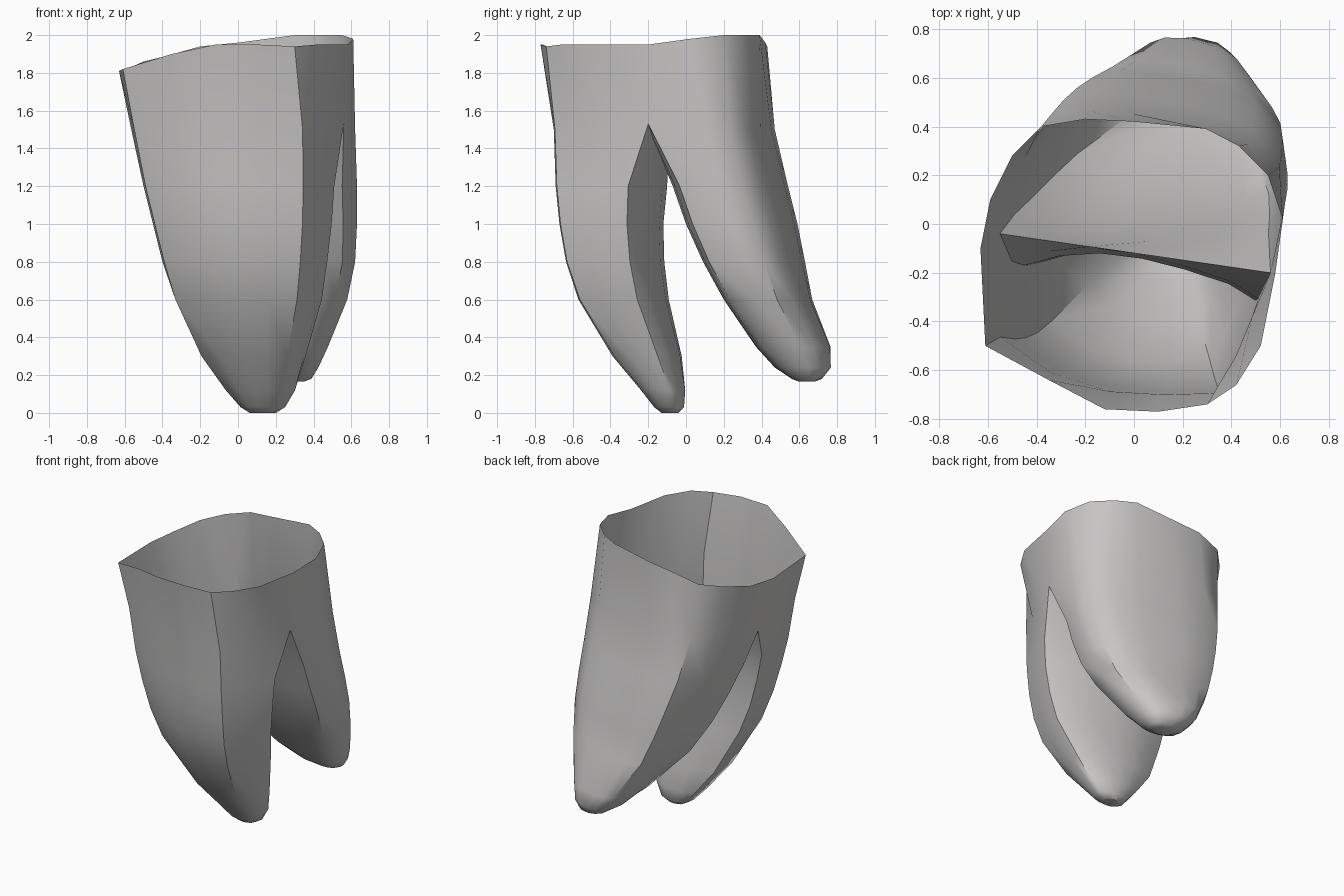
import bpy, bmesh, math
from mathutils import Vector

cube = bpy.data.objects.get("Cube")
if cube:
    bpy.data.objects.remove(cube)

mat = bpy.data.materials.new("warm_grey")
mat.use_nodes = True
colour = (0.57, 0.56, 0.555, 1)
mat.diffuse_color = colour
mat.node_tree.nodes["Principled BSDF"].inputs["Base Color"].default_value = colour

# Wavy open rim, in two arcs that share their end points
RIM_FRONT = [(-.63, -.1, 1.81), (-.61, -.5, 1.82), (-.35, -.64, 1.9), (-.12, -.76, 1.95), (.1, -.77, 1.95),
             (.3, -.74, 1.94), (.42, -.66, 1.95), (.52, -.5, 1.95), (.58, -.2, 1.95)]
RIM_BACK = [(.58, -.2, 1.95), (.61, .02, 1.98), (.55, .2, 2), (.43, .32, 2), (.3, .39, 2), (0, .42, 1.96),
            (-.2, .43, 1.94), (-.38, .4, 1.89), (-.5, .28, 1.86), (-.59, .1, 1.82), (-.63, -.1, 1.81)]

# Root cross-sections in a unit box: outer wall first, then the inner wall
SHAPE_FRONT = [(0, .91), (.01, .37), (.2, .14), (.42, .02), (.62, 0), (.82, .01), (.89, .25), (.95, .5), (.98, .65),
               (.87, .77), (.68, .88), (.5, .96), (.32, 1), (.15, .98)]
SHAPE_BACK = [(.93, .06), (1, .35), (.98, .6), (.87, .76), (.72, .87), (.47, .97), (.3, 1), (.18, .95), (.1, .68),
              (.04, .42), (0, .18), (.13, .06), (.3, 0), (.5, 0), (.7, 0), (.83, .02)]

# Root levels: height, x range, y range, roundness
LEVELS_FRONT = [(1.5, -.56, .54, -.7, -.06, 0), (1.2, -.5, .53, -.69, -.1, 0), (1, -.45, .515, -.67, -.12, 0),
                (.8, -.4, .49, -.635, -.115, 0), (.6, -.34, .46, -.57, -.09, .1), (.3, -.2, .37, -.39, -.02, .25),
                (.12, -.07, .31, -.24, 0, .6), (.03, .01, .25, -.17, -.01, .9), (0, .06, .2, -.13, -.04, 1)]
LEVELS_BACK = [(1.5, -.56, .62, -.12, .47, 0), (1.2, -.49, .63, -.07, .54, 0), (1, -.42, .63, 0, .59, 0),
               (.8, -.34, .62, .09, .63, 0), (.6, -.24, .58, .2, .67, .1), (.35, -.03, .48, .37, .77, .35),
               (.24, .09, .43, .47, .77, .7), (.18, .19, .39, .56, .72, .9), (.165, .24, .35, .6, .68, 1)]

# Arched ridge between the roots, running right to left
RIDGE_A, RIDGE_B = Vector((.56, -.2, 1.53)), Vector((-.55, -.04, 1.43))


def ridge(n):
    points = []
    for i in range(n):
        t = i / (n - 1)
        p = RIDGE_A.lerp(RIDGE_B, t)
        p.z -= .13 * math.sin(math.pi * t)
        points.append(p)
    return points


def ring(shape, level):
    z, x0, x1, y0, y1, roundness = level
    points = []
    for u, v in shape:
        p = Vector((u - .5, v - .5))
        p = p.lerp(p.normalized() * .5, roundness)
        points.append(Vector((x0 + (p.x + .5) * (x1 - x0), y0 + (p.y + .5) * (y1 - y0), z)))
    return points


def build_root(bm, rim, shape, levels, chord):
    rings = [ring(shape, lv) for lv in levels]
    n = len(rim)
    # The top ring takes the shared ridge as its inner wall
    rings[0][n - 1:] = chord[:-1]
    rings[0][0] = chord[-1]
    rows = [[bm.verts.new(p) for p in r] for r in rings]
    top = [bm.verts.new(p) for p in rim]
    for i in range(n - 1):
        bm.faces.new((top[i], rows[0][i], rows[0][i + 1], top[i + 1]))
    count = len(shape)
    for a, b in zip(rows, rows[1:]):
        for i in range(count):
            j = (i + 1) % count
            bm.faces.new((a[i], b[i], b[j], a[j]))
    bm.faces.new(rows[-1])


bm = bmesh.new()
chord = ridge(7)
build_root(bm, RIM_FRONT, SHAPE_FRONT, LEVELS_FRONT, chord)
build_root(bm, RIM_BACK, SHAPE_BACK, LEVELS_BACK, chord[::-1])
bmesh.ops.remove_doubles(bm, verts=bm.verts, dist=.0005)
bmesh.ops.recalc_face_normals(bm, faces=bm.faces)
# Turn the shell outwards, judged by the lowest cap
low = min(bm.faces, key=lambda f: f.calc_center_median().z)
if low.normal.z > 0:
    bmesh.ops.reverse_faces(bm, faces=bm.faces)

mesh = bpy.data.meshes.new("two_root_shell")
bm.to_mesh(mesh)
bm.free()
mesh.materials.append(mat)
shell = bpy.data.objects.new("two_root_shell", mesh)
bpy.context.collection.objects.link(shell)
bpy.context.view_layer.objects.active = shell
shell.select_set(True)
bpy.ops.object.shade_smooth_by_angle(angle=math.radians(45))
